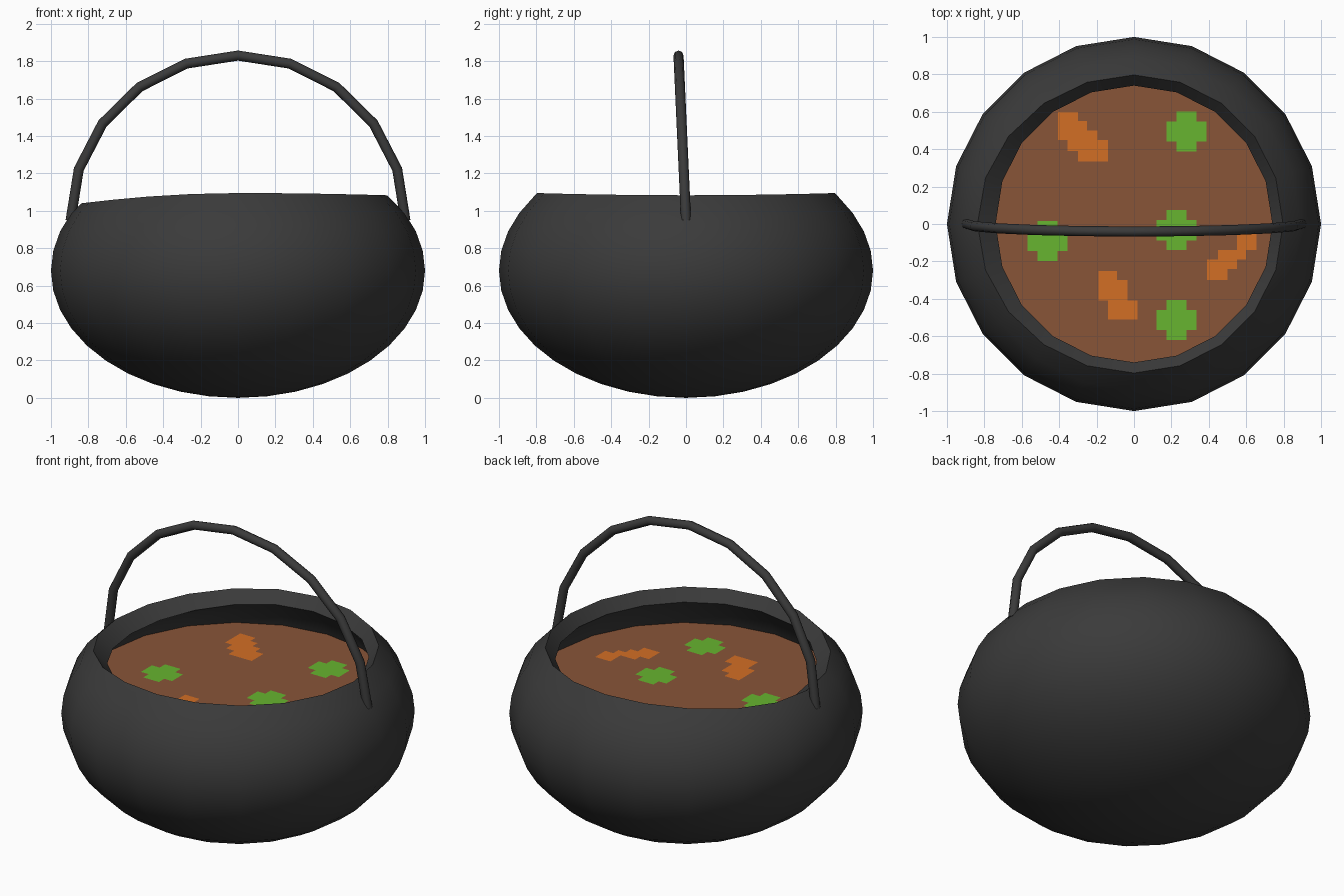
import bpy
import bmesh
from math import sin, cos, pi, radians
from mathutils import Vector

if "Cube" in bpy.data.objects:
    bpy.data.objects.remove(bpy.data.objects["Cube"])

SIDES = 20
SOUP_Z = 0.83


def material(name, color):
    mat = bpy.data.materials.new(name)
    mat.use_nodes = True
    rgba = (*color, 1)
    mat.diffuse_color = rgba
    mat.node_tree.nodes["Principled BSDF"].inputs["Base Color"].default_value = rgba
    return mat


iron = material("dark iron", (0.043, 0.043, 0.043))
broth = material("brown broth", (0.25, 0.09, 0.039))
herb = material("leaf green", (0.135, 0.46, 0.029))
carrot = material("carrot orange", (0.65, 0.158, 0.018))


def finish(name, bm, mat, angle=None):
    mesh = bpy.data.meshes.new(name)
    bm.to_mesh(mesh)
    bm.free()
    mesh.materials.append(mat)
    obj = bpy.data.objects.new(name, mesh)
    bpy.context.collection.objects.link(obj)
    if angle:
        bpy.ops.object.select_all(action="DESELECT")
        obj.select_set(True)
        bpy.context.view_layer.objects.active = obj
        bpy.ops.object.shade_smooth_by_angle(angle=radians(angle))


def bridge(bm, rings):
    for a, b in zip(rings, rings[1:]):
        n = len(a)
        for i in range(n):
            j = (i + 1) % n
            bm.faces.new((a[i], a[j], b[j], b[i]))


# Pot: squashed sphere open at the top, with a thick slanted lip and hollow inside
steps = [radians(-90 + 9 * i) for i in range(1, 14)]
profile = [(cos(t), 0.68 + 0.68 * sin(t)) for t in steps]
profile += [(0.797, 1.095), (0.74, 1.025), (0.819, 0.935), (0.87, 0.85), (0.90, 0.767)]
bm = bmesh.new()
rings = []
for r, z in profile:
    ring = []
    for i in range(SIDES):
        a = 2 * pi * i / SIDES
        v = Vector((r * cos(a), r * sin(a), z))
        if z > 1:  # the lip dips at the sides, more so on one of them
            v.z -= (0.055 if cos(a) < 0 else 0.012) * cos(a) ** 2
        if z > 1.05 and cos(a) < 0:
            v.x -= 0.04 * cos(a) ** 2
        ring.append(bm.verts.new(v))
    rings.append(ring)
bridge(bm, rings)
pole = bm.verts.new((0, 0, 0))
for i in range(SIDES):
    bm.faces.new((pole, rings[0][(i + 1) % SIDES], rings[0][i]))
finish("pot", bm, iron, 50)

# Soup surface, reaching the inner wall under the lip
bm = bmesh.new()
edge = [2 * pi * i / SIDES for i in range(SIDES)]
bm.faces.new([bm.verts.new((0.88 * cos(a), 0.88 * sin(a), SOUP_Z)) for a in edge])
finish("soup", bm, broth)


# Floating pieces: flat patches built from stepped rows (y top, y bottom, x left, x right)
def floating_piece(name, rows, mat):
    bm = bmesh.new()
    for top, bottom, left, right in rows:
        corners = [(left, bottom), (right, bottom), (right, top), (left, top)]
        bm.faces.new([bm.verts.new((x, y, SOUP_Z + 0.003)) for x, y in corners])
    finish(name, bm, mat)


for n, (x, y) in enumerate([(0.28, 0.495), (0.228, -0.033), (0.228, -0.513), (-0.462, -0.09)], 1):
    w, s = 0.107, 0.054
    floating_piece(f"herb_{n}", [(y + w, y + s, x - s, x + s),
                                 (y + s, y - s, x - w, x + w),
                                 (y - s, y - w, x - s, x + s)], herb)

floating_piece("carrot_back", [(0.60, 0.55, -0.405, -0.30), (0.55, 0.50, -0.405, -0.25),
                               (0.50, 0.45, -0.405, -0.195), (0.45, 0.39, -0.355, -0.14),
                               (0.39, 0.335, -0.30, -0.14)], carrot)
floating_piece("carrot_front", [(-0.25, -0.30, -0.19, -0.09), (-0.30, -0.41, -0.19, -0.035),
                                (-0.41, -0.51, -0.14, 0.02)], carrot)
floating_piece("carrot_side", [(-0.04, -0.14, 0.55, 0.655), (-0.14, -0.19, 0.45, 0.60),
                               (-0.19, -0.24, 0.39, 0.55), (-0.24, -0.30, 0.39, 0.50)], carrot)

# Handle: ten-segment tube arching over the pot, leaning slightly forward
bm = bmesh.new()
rings = []
for i in range(11):
    a = pi * i / 10
    centre = Vector((0.895 * cos(a), -0.04 * sin(a), 0.95 + 0.88 * sin(a)))
    out = Vector((cos(a), 0, sin(a)))
    side = Vector((0, 1, 0))
    ring = []
    for k in range(8):
        t = 2 * pi * k / 8
        ring.append(bm.verts.new(centre + 0.027 * (cos(t) * out + sin(t) * side)))
    rings.append(ring)
bridge(bm, rings)
bm.faces.new(rings[0])
bm.faces.new(rings[-1])
bmesh.ops.recalc_face_normals(bm, faces=bm.faces)
finish("handle", bm, iron, 50)
